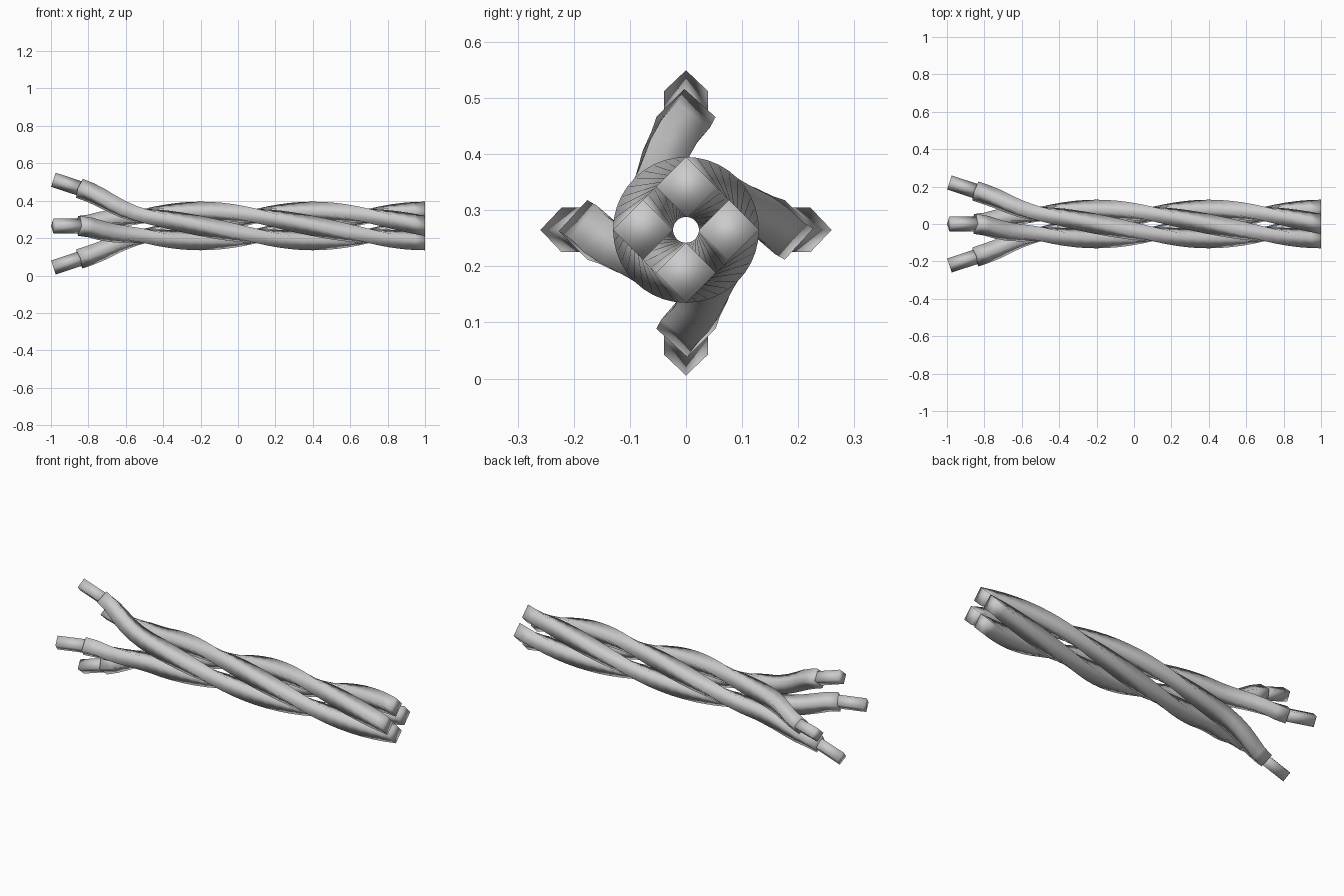
import bpy, bmesh, math
from mathutils import Vector

if "Cube" in bpy.data.objects:
    bpy.data.objects.remove(bpy.data.objects["Cube"])

CZ = 0.265            # height of the bundle axis
R_HELIX = 0.0765      # strand distance from the axis
R_JACKET, R_CORE = 0.0535, 0.0395
RATE = math.radians(90) / 0.6


def tube(name, path, radials, radius, flat_end=False):
    """Square-section tube with one corner pointing away from the bundle axis."""
    bm = bmesh.new()
    rings = []
    last = len(path) - 1
    for i, p in enumerate(path):
        t = (path[min(i + 1, last)] - path[max(i - 1, 0)]).normalized()
        if flat_end and i == last:
            t = Vector((1, 0, 0))
        n = (radials[i] - t * radials[i].dot(t)).normalized()
        b = t.cross(n)
        rings.append([bm.verts.new(p + d * radius) for d in (n, b, -n, -b)])
    for a, c in zip(rings, rings[1:]):
        for k in range(4):
            bm.faces.new((a[k], a[(k + 1) % 4], c[(k + 1) % 4], c[k]))
    bm.faces.new(rings[0][::-1])
    bm.faces.new(rings[-1])
    bmesh.ops.recalc_face_normals(bm, faces=bm.faces)
    for f in bm.faces:
        f.smooth = True
    me = bpy.data.meshes.new(name)
    bm.to_mesh(me)
    bm.free()
    bpy.context.collection.objects.link(bpy.data.objects.new(name, me))


def place(x, r, ang):
    rad = Vector((0, math.cos(ang), math.sin(ang)))
    return Vector((x, 0, CZ)) + rad * r, rad


# frayed part: (x, radius, extra spread weight, angle past the start)
FAN = [(-0.848, 0.176, 1.0, 0), (-0.79, 0.157, 0.9, 3), (-0.73, 0.136, 0.65, 10.5),
       (-0.67, 0.113, 0.4, 19.5), (-0.61, 0.094, 0.2, 28.5), (-0.55, 0.082, 0.05, 37.5)]

for k, side in enumerate(("right", "top", "left", "bottom")):
    base = k * math.pi / 2
    spread = 0.025 if side == "top" else 0.0
    # jacket: fanned end followed by the twisted run
    pts = [place(x, r + spread * w, base + math.radians(a)) for x, r, w, a in FAN]
    for i in range(26):
        x = -0.5 + 1.5 * i / 25
        pts.append(place(x, R_HELIX, base + (x + 0.8) * RATE))
    tube("strand_jacket_" + side, [p for p, _ in pts], [d for _, d in pts],
         R_JACKET, flat_end=True)
    # bare core poking out of the jacket
    core = [place(-0.987, 0.222 + spread, base), place(-0.82, 0.167 + spread, base)]
    tube("strand_core_" + side, [p for p, _ in core], [d for _, d in core], R_CORE)
